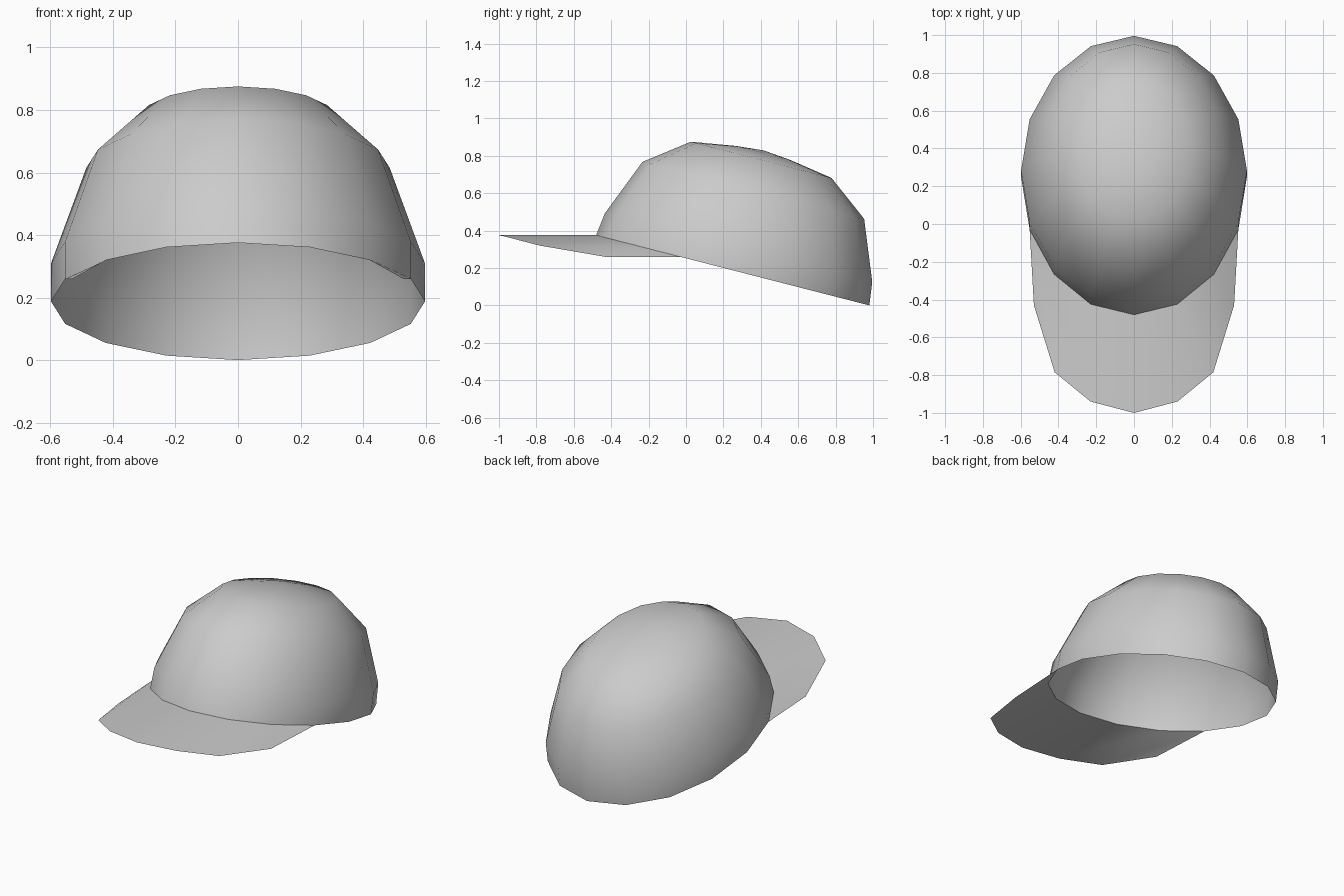
import bpy, math
from mathutils import Vector, Matrix

if "Cube" in bpy.data.objects:
    bpy.data.objects.remove(bpy.data.objects["Cube"])

SEGS = 16
CENTRE = Vector((0, 0.25, 0.188))
TILT = Matrix.Rotation(-math.atan2(0.375, 1.46), 4, 'X')

grey = bpy.data.materials.new("plain grey")
grey.diffuse_color = (0.6, 0.6, 0.6, 1)
grey.use_nodes = True
grey.node_tree.nodes["Principled BSDF"].inputs["Base Color"].default_value = grey.diffuse_color


def make_object(name, verts, faces):
    mesh = bpy.data.meshes.new(name)
    mesh.from_pydata(verts, [], faces)
    mesh.materials.append(grey)
    mesh.shade_smooth()
    obj = bpy.data.objects.new(name, mesh)
    bpy.context.collection.objects.link(obj)
    return obj


def ring_point(rx, ry, h, i):
    """Point on a tilted oval ring; i = 0 is the right side, 12 the front."""
    a = 2 * math.pi * i / SEGS
    return CENTRE + TILT @ Vector((rx * math.cos(a), ry * math.sin(a), h))


# Crown: oval rings (half width, half length, height) closed by a top point
rings = [(0.598, 0.754, 0), (0.598, 0.738, 0.125), (0.485, 0.612, 0.441),
         (0.308, 0.388, 0.61), (0.12, 0.15, 0.648)]
verts = [ring_point(*r, i) for r in rings for i in range(SEGS)]
verts.append(ring_point(0, 0, 0.662, 0))
faces = []
for k in range(len(rings) - 1):
    for i in range(SEGS):
        j = (i + 1) % SEGS
        faces.append((k * SEGS + i, k * SEGS + j, (k + 1) * SEGS + j, (k + 1) * SEGS + i))
last = (len(rings) - 1) * SEGS
faces += [(last + i, last + (i + 1) % SEGS, len(verts) - 1) for i in range(SEGS)]
make_object("crown", verts, faces)

# Visor: thin sheet running level from the front of the rim to its outer edge
half = [(0.53, -0.43), (0.42, -0.785), (0.23, -0.94), (0, -1)]
outer = [(-x, y) for x, y in half] + [(x, y) for x, y in half[-2::-1]]
inner = [ring_point(*rings[0], i) for i in range(9, 16)]
verts = inner + [Vector((x, y, p.z)) for (x, y), p in zip(outer, inner)]
n = len(inner)
faces = [(i, i + n, i + n + 1, i + 1) for i in range(n - 1)]
make_object("visor", verts, faces)
